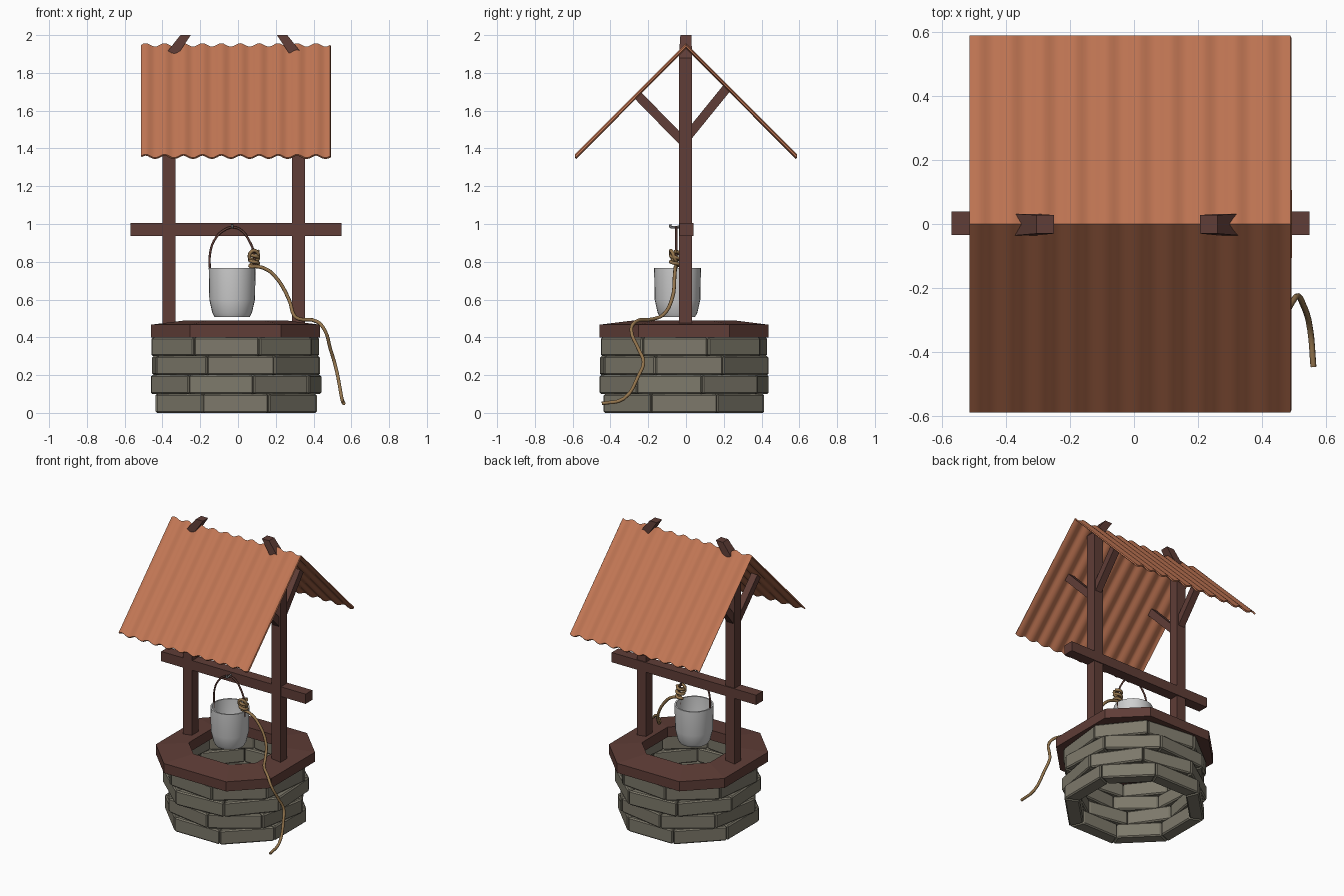
import bpy, bmesh, math, random
from mathutils import Vector

if "Cube" in bpy.data.objects:
    bpy.data.objects.remove(bpy.data.objects["Cube"])

random.seed(4)


def mat(name, col):
    m = bpy.data.materials.new(name)
    m.diffuse_color = (*col, 1)
    m.use_nodes = True
    m.node_tree.nodes["Principled BSDF"].inputs["Base Color"].default_value = m.diffuse_color
    return m


WOOD = mat("dark_wood", (0.115, 0.047, 0.038))
STONE = mat("grey_stone", (0.205, 0.19, 0.145))
TILE = mat("terracotta", (0.53, 0.18, 0.088))
TIN = mat("light_metal", (0.62, 0.62, 0.62))
ROPE = mat("rope_tan", (0.30, 0.18, 0.075))
RUST = mat("handle_brown", (0.12, 0.05, 0.04))
IRON = mat("hook_grey", (0.18, 0.18, 0.18))


def obj(name, bm, m, smooth=None):
    bmesh.ops.recalc_face_normals(bm, faces=bm.faces)
    me = bpy.data.meshes.new(name)
    bm.to_mesh(me)
    bm.free()
    me.materials.append(m)
    o = bpy.data.objects.new(name, me)
    bpy.context.collection.objects.link(o)
    if smooth:
        shade(o, smooth)
    return o


def shade(o, deg):
    bpy.ops.object.select_all(action='DESELECT')
    o.select_set(True)
    bpy.context.view_layer.objects.active = o
    bpy.ops.object.shade_smooth_by_angle(angle=math.radians(deg))


def loft(bm, rings, closed=False, caps=True):
    """Skin a list of equal-length point rings."""
    vs = [[bm.verts.new(p) for p in r] for r in rings]
    n = len(vs[0])
    pairs = list(zip(vs, vs[1:])) + ([(vs[-1], vs[0])] if closed else [])
    for a, b in pairs:
        for i in range(n):
            j = (i + 1) % n
            bm.faces.new((a[i], a[j], b[j], b[i]))
    if caps and not closed:
        bm.faces.new(vs[0])
        bm.faces.new(vs[-1])


def rect(x0, x1, y0, y1, z):
    return [(x0, y0, z), (x1, y0, z), (x1, y1, z), (x0, y1, z)]


def beam(name, rings, m=WOOD):
    bm = bmesh.new()
    loft(bm, rings)
    return obj(name, bm, m)


def tube(name, pts, r, m, sides=8, kind='NURBS'):
    """Round tube along a smooth path, converted to a mesh."""
    cu = bpy.data.curves.new(name, 'CURVE')
    cu.dimensions = '3D'
    cu.bevel_depth = r
    cu.bevel_resolution = sides // 2 - 2
    cu.use_fill_caps = True
    s = cu.splines.new('BEZIER')
    s.bezier_points.add(len(pts) - 1)
    for b, p in zip(s.bezier_points, pts):
        b.co = p
        b.handle_left_type = b.handle_right_type = 'AUTO'
    s.resolution_u = 4
    o = bpy.data.objects.new(name, cu)
    bpy.context.collection.objects.link(o)
    bpy.ops.object.select_all(action='DESELECT')
    o.select_set(True)
    bpy.context.view_layer.objects.active = o
    cu.materials.append(m)
    bpy.ops.object.convert(target='MESH')
    shade(bpy.context.object, 50)


CX, CY = -0.013, -0.01

# Stone wall: four courses of eight bevelled blocks, joints staggered
bm = bmesh.new()
for k, (R, rot) in enumerate([(0.462, 22.5), (0.462, 12), (0.47, 26), (0.462, 16)]):
    z0, z1 = 0.1 * k, 0.1 * k + 0.1
    for i in range(8):
        a0, a1 = (math.radians(rot + 45 * (i + d)) for d in (0.004, 0.996))
        rr = R + random.uniform(-0.005, 0.005)
        ring = [(CX + r * math.cos(a), CY + r * math.sin(a))
                for r, a in ((rr, a0), (rr, a1), (0.365, a1), (0.365, a0))]
        b = bmesh.new()
        loft(b, [[(x, y, z) for x, y in ring] for z in (z0, z1)])
        bmesh.ops.bevel(b, geom=b.edges[:], offset=0.008, segments=1, affect='EDGES')
        tmp = bpy.data.meshes.new("tmp")
        b.to_mesh(tmp)
        b.free()
        bm.from_mesh(tmp)
        bpy.data.meshes.remove(tmp)
obj("stone_wall", bm, STONE)

# Wooden rim: cut-corner square ring sloping up to the opening
CUT = [(1, -.54), (1, .54), (.54, 1), (-.54, 1), (-1, .54), (-1, -.54), (-.54, -1), (.54, -1)]
bm = bmesh.new()
loft(bm, [[(CX + h * u, CY + h * v, z) for u, v in CUT]
          for h, z in ((0.447, 0.40), (0.447, 0.467), (0.262, 0.49), (0.262, 0.42))], closed=True)
obj("wooden_rim", bm, WOOD)

# Posts with inward-leaning tips, and their roof braces
PX = -0.022
for side, s in (("left", -1), ("right", 1)):
    rings = [rect(PX + s * 0.378, PX + s * 0.308, -0.038, 0.033, z) for z in (0.42, 1.88)]
    rings.append(rect(PX + s * 0.283, PX + s * 0.228, -0.03, 0.028, 2.0))
    beam(side + "_post", rings)
    for end, (y0, z0, y1, z1) in (("front", (0.0, 1.42, -0.252, 1.678)),
                                  ("back", (0.0, 1.453, 0.215, 1.718))):
        d = Vector((0, y1 - y0, z1 - z0)).normalized()
        n = Vector((0, -d.z, d.y)) * 0.024
        w = Vector((0.024, 0, 0))
        c = PX + s * 0.343
        beam(f"{side}_{end}_brace",
             [[p + w + n, p - w + n, p - w - n, p + w - n]
              for p in (Vector((c, y0, z0)), Vector((c, y1, z1)))])

# Crossbar
beam("crossbar", [[(x, y, z) for y, z in ((-.035, .937), (.039, .937), (.039, 1.005), (-.035, 1.005))]
                  for x in (-0.57, 0.548)])

# Corrugated gable roof
N = 80
bm = bmesh.new()
rows = []
for y in (-0.588, 0, 0.588):
    rows.append([bm.verts.new((-0.514 + 1.002 * i / N, y,
                               1.948 - abs(y) + 0.009 * math.sin(2 * math.pi * 10 * i / N)))
                 for i in range(N + 1)])
for a, b in zip(rows, rows[1:]):
    for i in range(N):
        bm.faces.new((a[i], a[i + 1], b[i + 1], b[i]))
roof = obj("roof", bm, TILE)
mod = roof.modifiers.new("thickness", 'SOLIDIFY')
mod.thickness = 0.01
bpy.context.view_layer.objects.active = roof
bpy.ops.object.modifier_apply(modifier=mod.name)
shade(roof, 35)

# Bucket: lathed open pail
BX, BY = -0.031, -0.045
prof = [(0.093, 0.508), (0.105, 0.53), (0.121, 0.60), (0.124, 0.768),
        (0.114, 0.768), (0.111, 0.60), (0.09, 0.52)]
bm = bmesh.new()
loft(bm, [[(BX + r * math.cos(2 * math.pi * i / 28), BY + r * math.sin(2 * math.pi * i / 28), z)
           for i in range(28)] for r, z in prof])
obj("bucket", bm, TIN, 30)

# Bucket handle and its hook
HY = -0.052
tube("bucket_handle", [(x, HY, z) for x, z in (
    (-.147, .73), (-.147, .85), (-.115, .93), (-.06, .975), (-.03, .982),
    (.01, .972), (.06, .91), (.085, .84), (.087, .73))], 0.006, RUST)
tube("hook", [(-.031, -.03, .985), (-.031, -.06, .983), (-.031, -.082, .985), (-.031, -.084, .998)],
     0.007, IRON)

# Rope: coiled knot on the handle, then draped over the rim to the ground
coil = [(0.085 + 0.024 * math.cos(t * 1.7), HY - 0.006 + 0.024 * math.sin(t * 1.7), 0.855 - 0.0085 * t)
        for t in range(10)]
tail = [(.10, -.055, .775), (.14, -.057, .765), (.19, -.06, .73), (.27, -.075, .60), (.295, -.12, .52),
        (.325, -.175, .497), (.42, -.268, .482), (.458, -.29, .44), (.49, -.25, .335),
        (.51, -.225, .27), (.527, -.25, .20), (.55, -.33, .075), (.56, -.445, .05)]
tube("rope", coil + tail, 0.0095, ROPE)
tube("rope_loop", [(.09, -.06, .80), (.06, -.075, .825), (.085, -.08, .86), (.108, -.06, .82),
                   (.07, -.045, .785)], 0.0095, ROPE)
